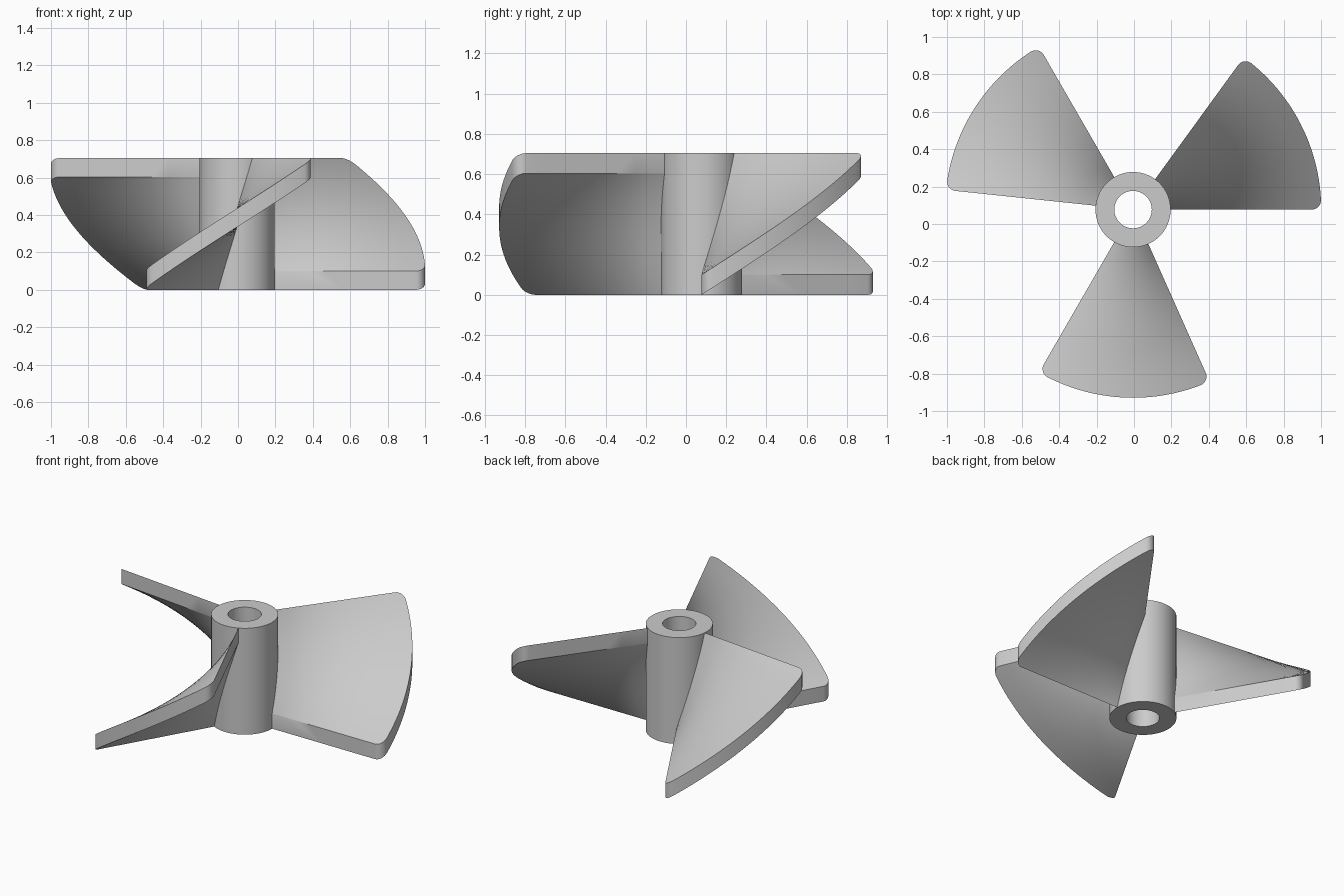
import bpy, bmesh, math

cube = bpy.data.objects.get("Cube")
if cube:
    bpy.data.objects.remove(cube, do_unlink=True)

CENTRE = (-0.005, 0.077)
TIP, HUB, BORE = 1.006, 0.201, 0.1
HEIGHT, THICK = 0.704, 0.1
SWEEP = math.radians(54)
FILLET = 0.05

grey = bpy.data.materials.new("light_grey")
grey.use_nodes = True
colour = (0.6, 0.6, 0.6, 1)
grey.diffuse_color = colour
grey.node_tree.nodes["Principled BSDF"].inputs["Base Color"].default_value = colour


def finish(name, bm, turn=0):
    """Turn the mesh into a smooth-shaded object on the shaft axis."""
    bmesh.ops.recalc_face_normals(bm, faces=bm.faces)
    mesh = bpy.data.meshes.new(name)
    bm.to_mesh(mesh)
    bm.free()
    mesh.materials.append(grey)
    obj = bpy.data.objects.new(name, mesh)
    bpy.context.collection.objects.link(obj)
    obj.location = (*CENTRE, 0)
    obj.rotation_euler.z = turn
    bpy.ops.object.select_all(action="DESELECT")
    obj.select_set(True)
    bpy.context.view_layer.objects.active = obj
    bpy.ops.object.shade_smooth_by_angle(angle=math.radians(30))


def tip_outline():
    """Polar outline (angle, radius) of the blade tip with rounded corners."""
    reach = TIP - FILLET
    a = math.asin(FILLET / reach)
    corner = []
    for i in range(9):
        phi = -math.pi / 2 + (math.pi / 2 + a) * i / 8
        x = reach * math.cos(a) + FILLET * math.cos(phi)
        y = reach * math.sin(a) + FILLET * math.sin(phi)
        corner.append((math.atan2(y, x), math.hypot(x, y)))
    arc = [(a + (SWEEP - 2 * a) * i / 32, TIP) for i in range(1, 32)]
    return corner + arc + [(SWEEP - t, r) for t, r in reversed(corner)]


def blade(name, turn):
    """Helical blade: horizontal rays that climb steadily with angle."""
    bm = bmesh.new()
    rows = 8
    root = HUB - 0.03
    sections = []
    for t, r_out in tip_outline():
        z = (HEIGHT - THICK) * t / SWEEP
        radii = [root + (r_out - root) * j / rows for j in range(rows + 1)]
        low = [(r, z) for r in radii]
        high = [(r, z + THICK) for r in reversed(radii)]
        sections.append([bm.verts.new((r * math.cos(t), r * math.sin(t), h))
                         for r, h in low + high])
    n = len(sections[0])
    for s, e in zip(sections, sections[1:]):
        for j in range(n):
            k = (j + 1) % n
            bm.faces.new((s[j], s[k], e[k], e[j]))
    bm.faces.new(sections[0])
    bm.faces.new(sections[-1])
    finish(name, bm, turn)


# Hub: tube with a through bore
bm = bmesh.new()
loops = []
for r, z in ((HUB, 0), (HUB, HEIGHT), (BORE, HEIGHT), (BORE, 0)):
    loops.append([bm.verts.new((r * math.cos(i * math.tau / 64),
                                r * math.sin(i * math.tau / 64), z))
                  for i in range(64)])
for a, b in zip(loops, loops[1:] + loops[:1]):
    for i in range(64):
        k = (i + 1) % 64
        bm.faces.new((a[i], a[k], b[k], b[i]))
finish("hub", bm)

# Three equally spaced blades
for i, side in enumerate(("left", "right", "front")):
    blade(side + "_blade", i * math.tau / 3)
